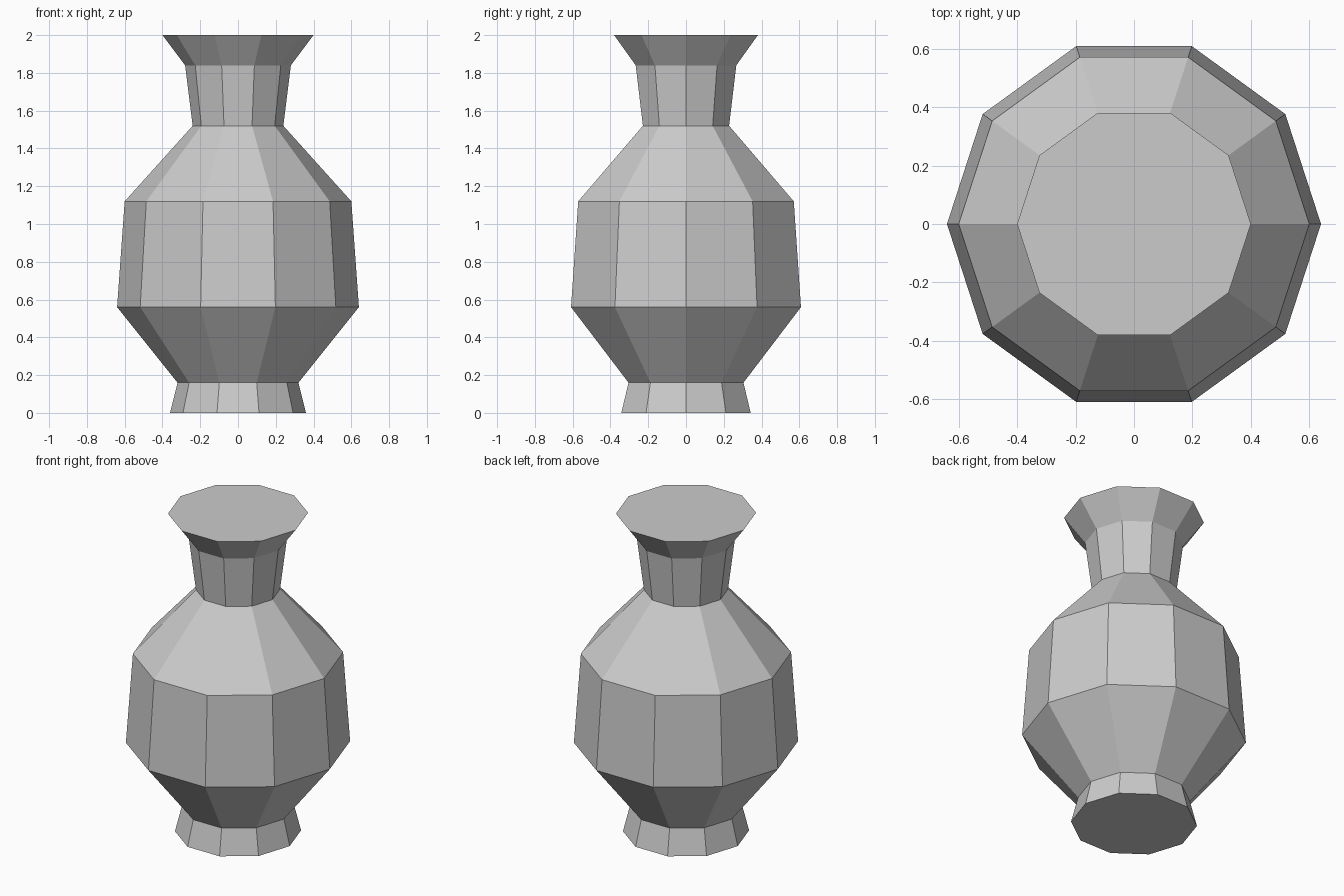
import bpy, bmesh
from math import cos, sin, tau

if "Cube" in bpy.data.objects:
    bpy.data.objects.remove(bpy.data.objects["Cube"])

SIDES = 10
# Vase profile from foot to rim: (radius, height)
PROFILE = [(0.36, 0.0), (0.32, 0.16), (0.64, 0.56), (0.60, 1.12),
           (0.24, 1.52), (0.28, 1.84), (0.40, 2.0)]

bm = bmesh.new()
rings = [[bm.verts.new((r * cos(tau * i / SIDES), r * sin(tau * i / SIDES), z))
          for i in range(SIDES)] for r, z in PROFILE]

# Faceted walls between neighbouring rings
for low, high in zip(rings, rings[1:]):
    for i in range(SIDES):
        j = (i + 1) % SIDES
        bm.faces.new((low[i], low[j], high[j], high[i]))

# Flat base and closed top
bm.faces.new(rings[0][::-1])
bm.faces.new(rings[-1])

mesh = bpy.data.meshes.new("vase")
bm.to_mesh(mesh)
bm.free()
vase = bpy.data.objects.new("vase", mesh)
bpy.context.collection.objects.link(vase)
